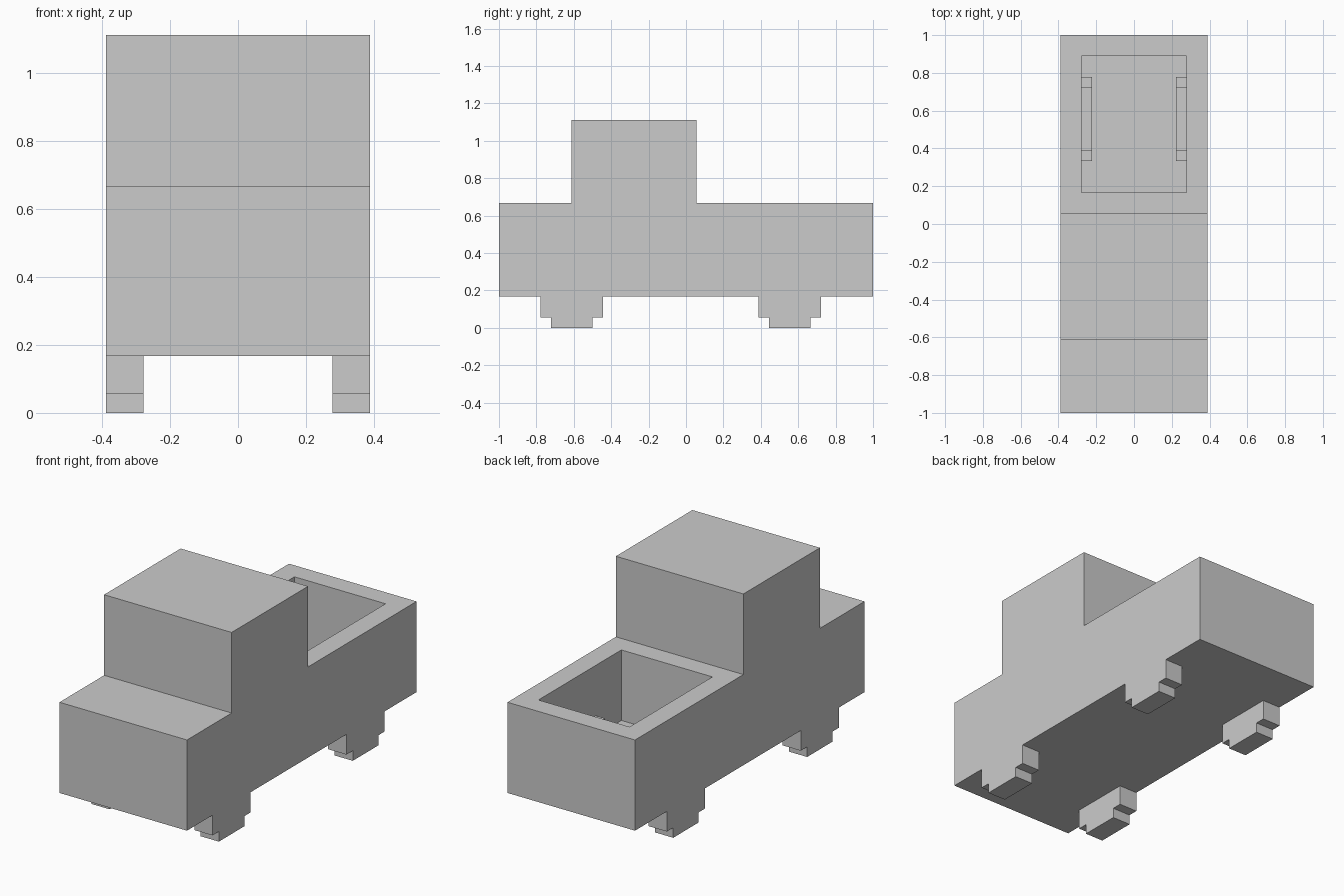
import bpy
import bmesh
from mathutils import Vector

if "Cube" in bpy.data.objects:
    bpy.data.objects.remove(bpy.data.objects["Cube"])

U = 1 / 18  # block size of the model


def extrude_profile(profile, x0, x1):
    """Extrude a (y, z) outline, given in blocks, along x."""
    bm = bmesh.new()
    face = bm.faces.new([bm.verts.new((x0 * U, y * U, z * U)) for y, z in profile])
    new = bmesh.ops.extrude_face_region(bm, geom=[face], use_keep_orig=True)["geom"]
    verts = [v for v in new if isinstance(v, bmesh.types.BMVert)]
    bmesh.ops.translate(bm, verts=verts, vec=((x1 - x0) * U, 0, 0))
    bmesh.ops.recalc_face_normals(bm, faces=bm.faces)
    return bm


def finish(bm, name):
    mesh = bpy.data.meshes.new(name)
    bm.to_mesh(mesh)
    bm.free()
    obj = bpy.data.objects.new(name, mesh)
    bpy.context.collection.objects.link(obj)
    return obj


def stepped(y, half, z_base, z_mid, z_end):
    """Outline two blocks narrower at its far end."""
    h, n = half, half - 1
    return [(y - h, z_base), (y + h, z_base), (y + h, z_mid), (y + n, z_mid),
            (y + n, z_end), (y - n, z_end), (y - n, z_mid), (y - h, z_mid)]


# Body with hood, cab and rear bed
body = extrude_profile([(-18, 3), (18, 3), (18, 12), (1, 12),
                        (1, 20), (-11, 20), (-11, 12), (-18, 12)], -7, 7)

# Hollow out the bed: even rim, then sink the floor
body.faces.ensure_lookup_table()
deck = next(f for f in body.faces
            if f.normal.z > 0.9 and f.calc_center_median().y > 0.3)
bmesh.ops.inset_individual(body, faces=[deck], thickness=2 * U, use_even_offset=True)
floor = bmesh.ops.extrude_discrete_faces(body, faces=[deck])["faces"][0]
bmesh.ops.translate(body, verts=floor.verts[:], vec=Vector((0, 0, -7 * U)))
finish(body, "truck_body")

# Wheels below the body and wheel arches inside the bed
for side, sign in (("left", -1), ("right", 1)):
    for end, y in (("front", -11), ("rear", 10)):
        finish(extrude_profile(stepped(y, 3, 3, 1, 0), sign * 5, sign * 7),
               f"{end}_{side}_wheel")
    finish(extrude_profile(stepped(10, 4, 5, 6, 7), sign * 4, sign * 5),
           f"bed_wheel_arch_{side}")
